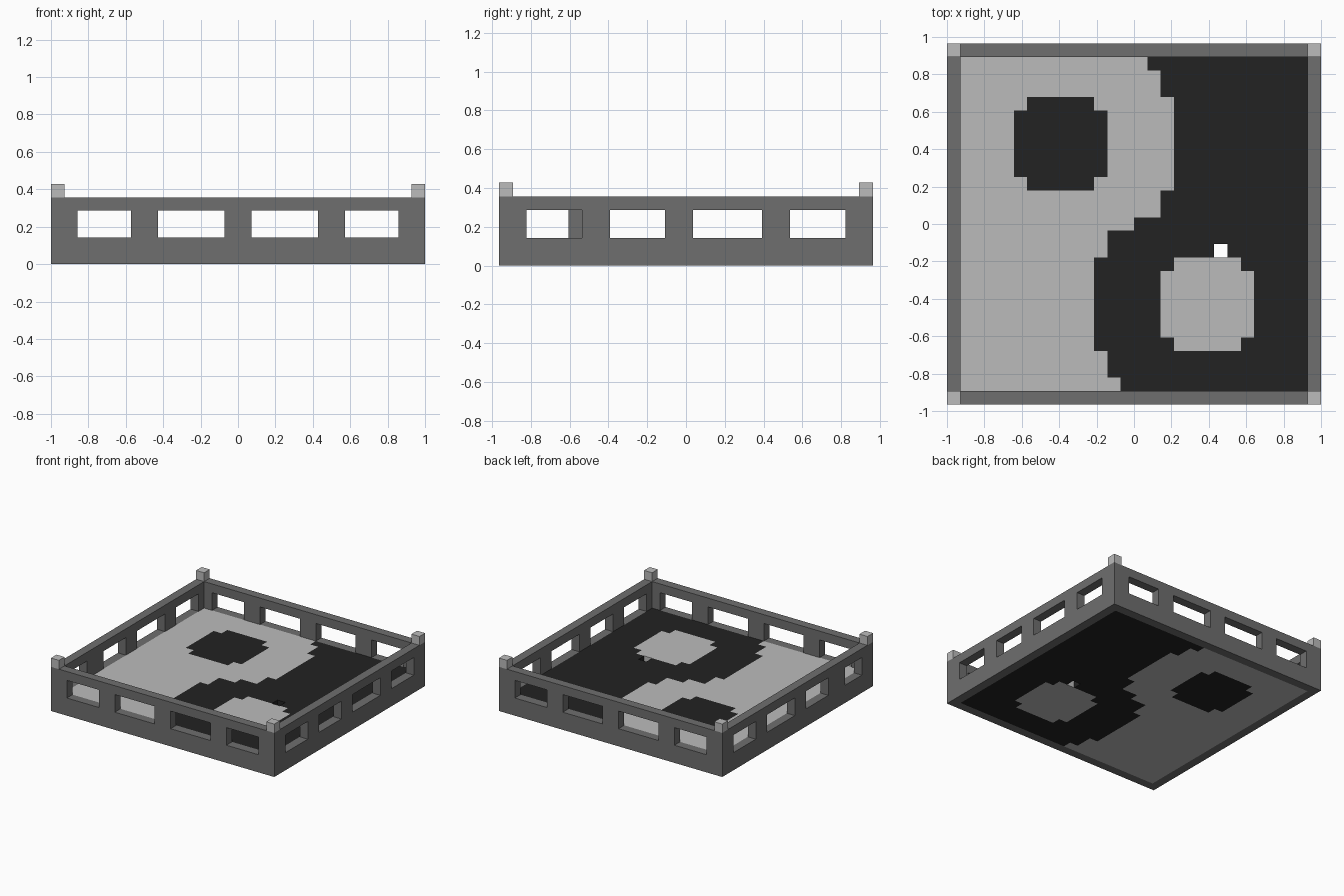
import bpy
import bmesh
import math

cube = bpy.data.objects.get("Cube")
if cube:
    bpy.data.objects.remove(cube, do_unlink=True)

U = 2 / 28                      # one block
HALF_X, HALF_Y = 14, 13.5       # outer half sizes in blocks
WALL_TOP, FLOOR_TOP, SILL, HEAD = 5, 2, 2, 4


def material(name, value):
    mat = bpy.data.materials.new(name)
    mat.use_nodes = True
    color = (value, value, value, 1)
    mat.diffuse_color = color
    mat.node_tree.nodes["Principled BSDF"].inputs["Base Color"].default_value = color
    return mat


grey = material("wall grey", 0.156)
light = material("light grey", 0.50)
black = material("soft black", 0.016)


def add_object(name, bm, mats, thickness=0):
    mesh = bpy.data.meshes.new(name)
    bm.to_mesh(mesh)
    bm.free()
    for mat in mats:
        mesh.materials.append(mat)
    obj = bpy.data.objects.new(name, mesh)
    bpy.context.scene.collection.objects.link(obj)
    if thickness:
        solid = obj.modifiers.new("thickness", 'SOLIDIFY')
        solid.thickness = thickness * U
        solid.offset = 0
    return obj


def wall(name, half, windows, x, y, turn):
    """Upright panel with window openings, one block thick."""
    bm = bmesh.new()
    cuts = [-half] + [edge for window in windows for edge in window] + [half]
    levels = [0, SILL, HEAD, WALL_TOP]
    grid = [[bm.verts.new((c * U, 0, z * U)) for z in levels] for c in cuts]
    for i in range(len(cuts) - 1):
        for j in range(len(levels) - 1):
            if i % 2 and j == 1:
                continue        # window opening
            bm.faces.new((grid[i][j], grid[i + 1][j],
                          grid[i + 1][j + 1], grid[i][j + 1]))
    obj = add_object(name, bm, [grey], 1)
    obj.location = (x * U, y * U, 0)
    obj.rotation_euler.z = turn


# Four walls
long_windows = [(-12, -8), (-6, -1), (1, 6), (8, 12)]
side_windows = [(-5.5, -1.5), (0.5, 5.5), (7.5, 11.5)]
wall("front_wall", HALF_X, long_windows, 0, 0.5 - HALF_Y, 0)
wall("back_wall", HALF_X, long_windows, 0, HALF_Y - 0.5, 0)
wall("left_wall", HALF_Y - 1, [(-11.5, -7.5)] + side_windows,
     HALF_X - 0.5, 0, math.pi / 2)
wall("right_wall", HALF_Y - 1, [(-11.5, -8.5)] + side_windows,
     0.5 - HALF_X, 0, math.pi / 2)

# Corner caps
for side_x, x_name in ((1, "left"), (-1, "right")):
    for side_y, y_name in ((-1, "front"), (1, "back")):
        bm = bmesh.new()
        bmesh.ops.create_cube(bm, size=U)
        cap = add_object(f"{y_name}_{x_name}_cap", bm, [light])
        cap.location = (side_x * (HALF_X - 0.5) * U,
                        side_y * (HALF_Y - 0.5) * U, (WALL_TOP + 0.5) * U)


def in_spot(x, y):
    """Round spot: a seven block square without its corners."""
    dx, dy = abs(x), abs(y)
    return max(dx, dy) < 3.5 and min(dx, dy) < 2.5


def is_black(x, y):
    if in_spot(x + 5.5, y - 6):
        return True
    if in_spot(x - 5.5, y + 6):
        return False
    # Stepped S-shaped border, point-symmetric about the centre
    d = abs(y)
    step = 0 if d < 0.5 else 2 if d < 2.5 else 3 if d < 9.5 else 2 if d < 11.5 else 1
    return x > math.copysign(step, y)


# Two-tone floor with one missing block
bm = bmesh.new()
nx, ny = 2 * HALF_X - 2, int(2 * HALF_Y - 2)
bmesh.ops.create_grid(bm, x_segments=nx, y_segments=ny, size=1)
bmesh.ops.scale(bm, vec=(nx * U / 2, ny * U / 2, 1), verts=bm.verts)
hole = []
for face in bm.faces:
    center = face.calc_center_median() / U
    face.material_index = int(is_black(center.x, center.y))
    if abs(center.x - 6.5) < 0.4 and abs(center.y + 2) < 0.4:
        hole.append(face)
bmesh.ops.delete(bm, geom=hole, context='FACES')
floor = add_object("floor", bm, [light, black], FLOOR_TOP)
floor.location.z = FLOOR_TOP * U / 2
